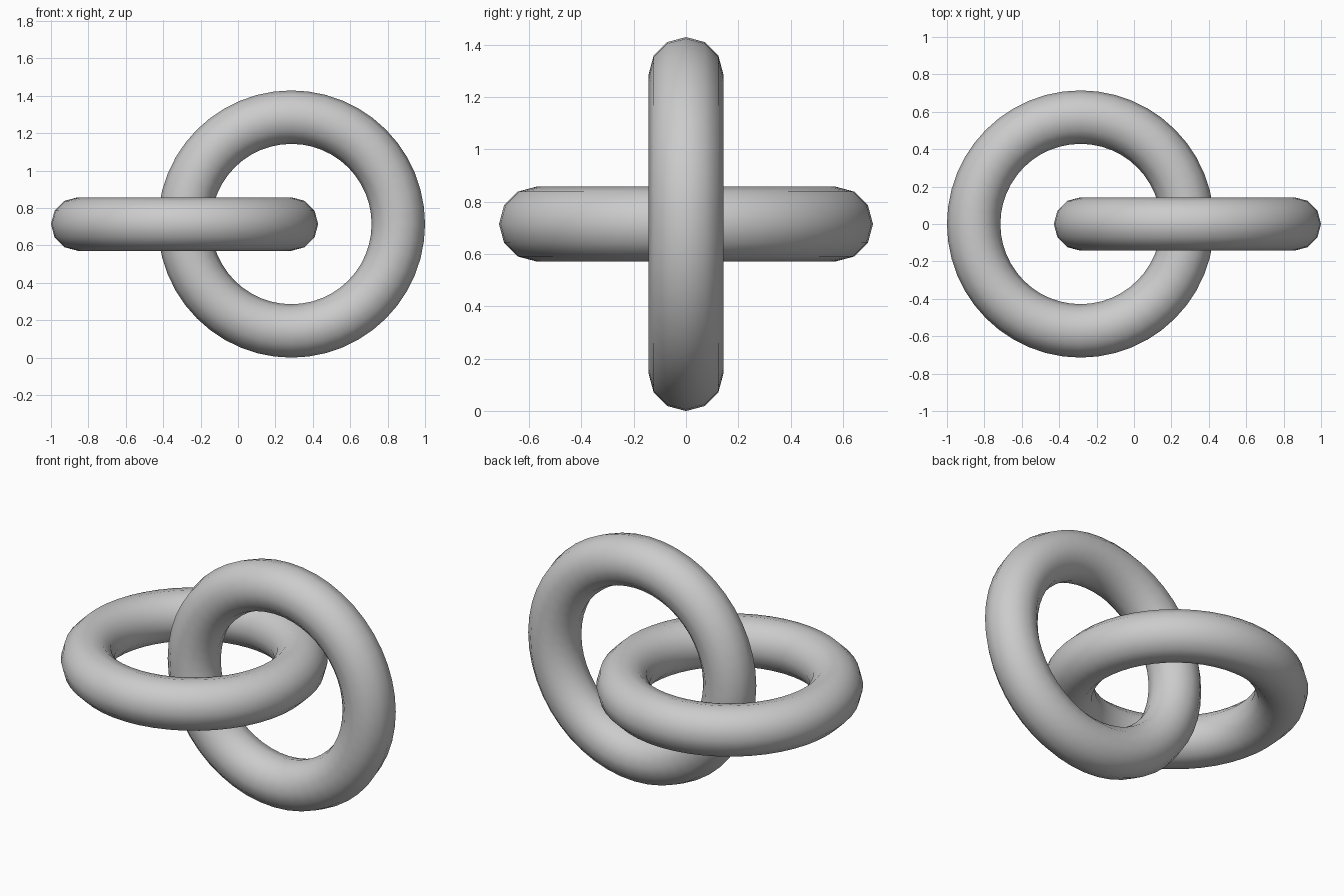
import bpy
from math import pi

if "Cube" in bpy.data.objects:
    bpy.data.objects.remove(bpy.data.objects["Cube"])

R, r = 4 / 7, 1 / 7   # ring radius and tube radius


def ring(name, x, tilt):
    bpy.ops.mesh.primitive_torus_add(
        major_segments=48, minor_segments=12, major_radius=R, minor_radius=r,
        location=(x, 0, R + r), rotation=(tilt, 0, 0))
    ob = bpy.context.object
    ob.name = name
    bpy.ops.object.shade_smooth()


# Two interlocked rings, one lying flat and one standing upright
ring("flat_ring", -2 * r, 0)
ring("upright_ring", 2 * r, pi / 2)
